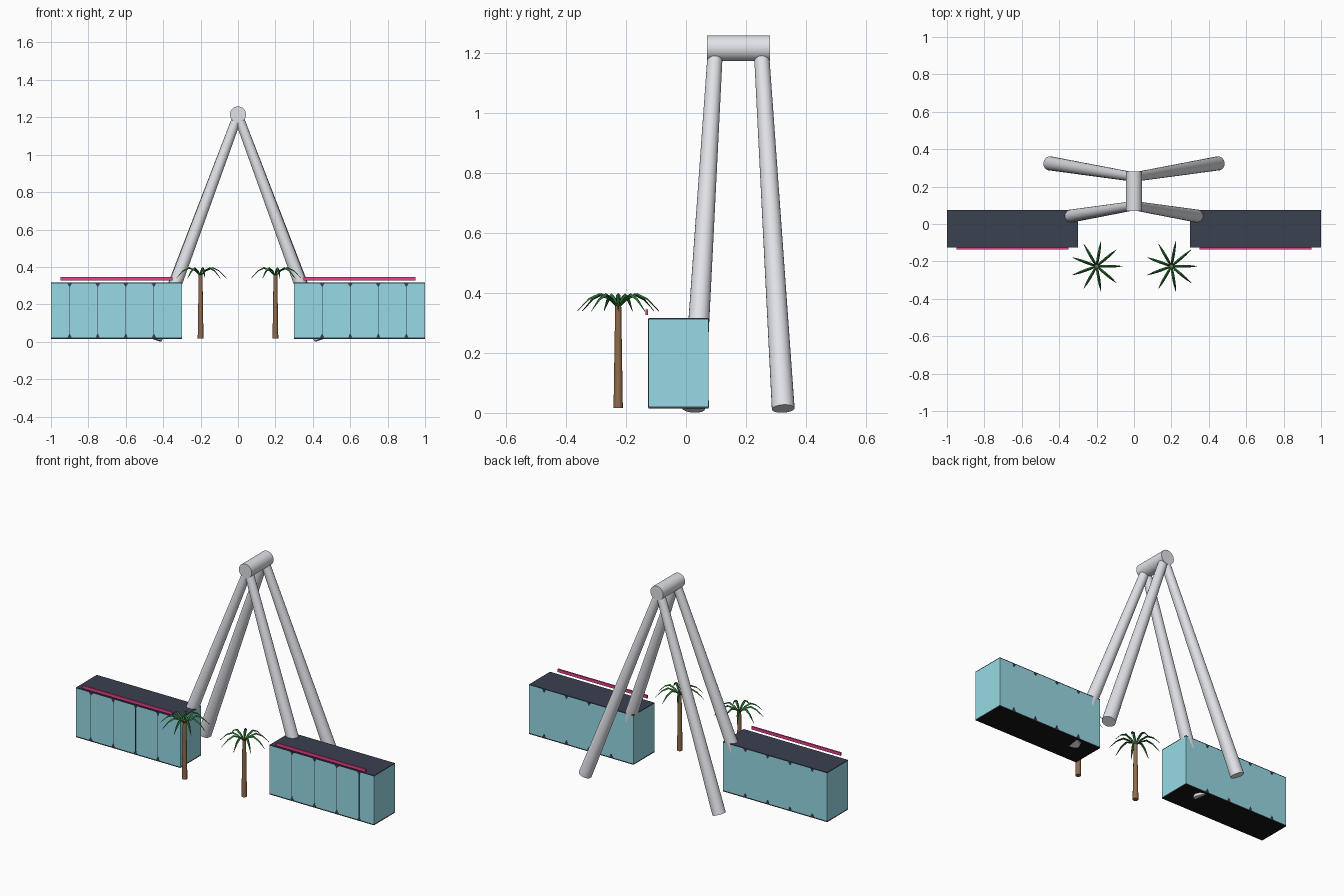
import bpy, bmesh, math
from mathutils import Vector

if "Cube" in bpy.data.objects:
    bpy.data.objects.remove(bpy.data.objects["Cube"])


def material(name, rgb):
    m = bpy.data.materials.new(name)
    m.diffuse_color = (*rgb, 1)
    m.use_nodes = True
    m.node_tree.nodes["Principled BSDF"].inputs["Base Color"].default_value = m.diffuse_color
    return m


GREY = material("pale grey steel", (0.74, 0.76, 0.80))
SLATE = material("dark slate", (0.044, 0.052, 0.082))
BLACK = material("black underside", (0.008, 0.008, 0.008))
GLASS = material("blue glass", (0.31, 0.70, 0.78))
PINK = material("pink trim", (0.90, 0.06, 0.30))
BARK = material("brown bark", (0.28, 0.15, 0.07))
LEAF = material("palm green", (0.028, 0.17, 0.035))


def finish(bm, name, mat, smooth=False):
    bmesh.ops.recalc_face_normals(bm, faces=bm.faces)
    me = bpy.data.meshes.new(name)
    bm.to_mesh(me)
    bm.free()
    me.materials.append(mat)
    ob = bpy.data.objects.new(name, me)
    bpy.context.collection.objects.link(ob)
    if smooth:
        bpy.ops.object.select_all(action='DESELECT')
        ob.select_set(True)
        bpy.context.view_layer.objects.active = ob
        bpy.ops.object.shade_smooth_by_angle(angle=math.radians(40))
    return ob


def box(name, x, y, z, mat):
    bm = bmesh.new()
    bmesh.ops.create_cube(bm, size=1)
    for v in bm.verts:
        v.co = [(r[0] + r[1]) / 2 + c * (r[1] - r[0]) for r, c in zip((x, y, z), v.co)]
    return finish(bm, name, mat)


def tube(name, a, b, ra, rb, n, mat):
    # tapered cylinder between two points
    a, b = Vector(a), Vector(b)
    d = b - a
    bm = bmesh.new()
    bmesh.ops.create_cone(bm, cap_ends=True, segments=n, radius1=ra,
                          radius2=rb, depth=d.length)
    q = Vector((0, 0, 1)).rotation_difference(d)
    for v in bm.verts:
        v.co = q @ v.co + (a + b) / 2
    finish(bm, name, mat, True)


def plate(bm, pts, y):
    # thin upright plate from an x-z outline, straddling the glass surface
    f = bm.faces.new([bm.verts.new((px, y - 0.001, pz)) for px, pz in pts])
    for v in bmesh.ops.extrude_face_region(bm, geom=[f])["geom"]:
        if isinstance(v, bmesh.types.BMVert):
            v.co.y += 0.002


def mullions(name, s, y, bars):
    # flared bar ends at top and bottom, with slim bars between them
    bm = bmesh.new()
    for x in (0.45, 0.60, 0.75, 0.90):
        cx = s * x
        for z0, z1 in ((0.018, 0.042), (0.313, 0.294)):
            plate(bm, [(cx - 0.013, z0), (cx + 0.013, z0), (cx + 0.002, z1), (cx - 0.002, z1)], y)
        if bars:
            plate(bm, [(cx - 0.0015, 0.042), (cx + 0.0015, 0.042),
                       (cx + 0.0015, 0.294), (cx - 0.0015, 0.294)], y)
    finish(bm, name, SLATE)


def frond(bm, centre, ang):
    # arched leaf with a raised midrib and drooping edges
    d = Vector((math.cos(ang), math.sin(ang), 0))
    side = Vector((-d.y, d.x, 0))
    prev = None
    for r, z, w in ((0.0, 0.352, 0.004), (0.03, 0.384, 0.007), (0.065, 0.399, 0.0075),
                    (0.10, 0.382, 0.006), (0.138, 0.341, 0.001)):
        p = centre + d * r + Vector((0, 0, z))
        drop = Vector((0, 0, w))
        ring = [bm.verts.new(p + side * w - drop), bm.verts.new(p),
                bm.verts.new(p - side * w - drop),
                bm.verts.new(p - Vector((0, 0, 0.4 * w + 0.003)))]
        if prev:
            for i in range(4):
                j = (i + 1) % 4
                bm.faces.new((prev[i], prev[j], ring[j], ring[i]))
        else:
            bm.faces.new(ring)
        prev = ring
    bm.faces.new(prev)


# tower hub
tube("hub", (0, 0.07, 1.215), (0, 0.28, 1.215), 0.043, 0.043, 32, GREY)

for s, side in ((-1, "left"), (1, "right")):
    # tower legs
    for label, foot, top in (("front", (s * 0.444, 0.025, 0.014), (0, 0.098, 1.212)),
                             ("back", (s * 0.449, 0.324, 0.014), (0, 0.251, 1.212))):
        tube(f"{label}_leg_{side}", foot, top, 0.038, 0.025, 24, GREY)

    # glass pavilion with roof and floor slabs
    xr = sorted((s * 0.30, s * 1.0))
    yr = (-0.125, 0.075)
    box(f"underside_{side}", xr, yr, (0.015, 0.017), BLACK)
    box(f"floor_{side}", xr, yr, (0.017, 0.022), SLATE)
    box(f"glass_{side}", xr, yr, (0.022, 0.311), GLASS)
    box(f"roof_{side}", xr, yr, (0.311, 0.316), SLATE)
    mullions(f"front_mullions_{side}", s, yr[0], True)
    mullions(f"back_mullions_{side}", s, yr[1], False)

    # pink trim bar above the roof edge
    box(f"trim_{side}", sorted((s * 0.35, s * 0.95)), (-0.135, -0.126), (0.327, 0.345), PINK)

    # palm tree
    c = Vector((s * 0.20, -0.226, 0))
    tube(f"palm_trunk_{side}", c + Vector((0, 0, 0.016)), c + Vector((0, 0, 0.366)),
         0.0155, 0.010, 16, BARK)
    bm = bmesh.new()
    for i in range(9):
        frond(bm, c, math.radians(40 * i))
    finish(bm, f"palm_fronds_{side}", LEAF)
